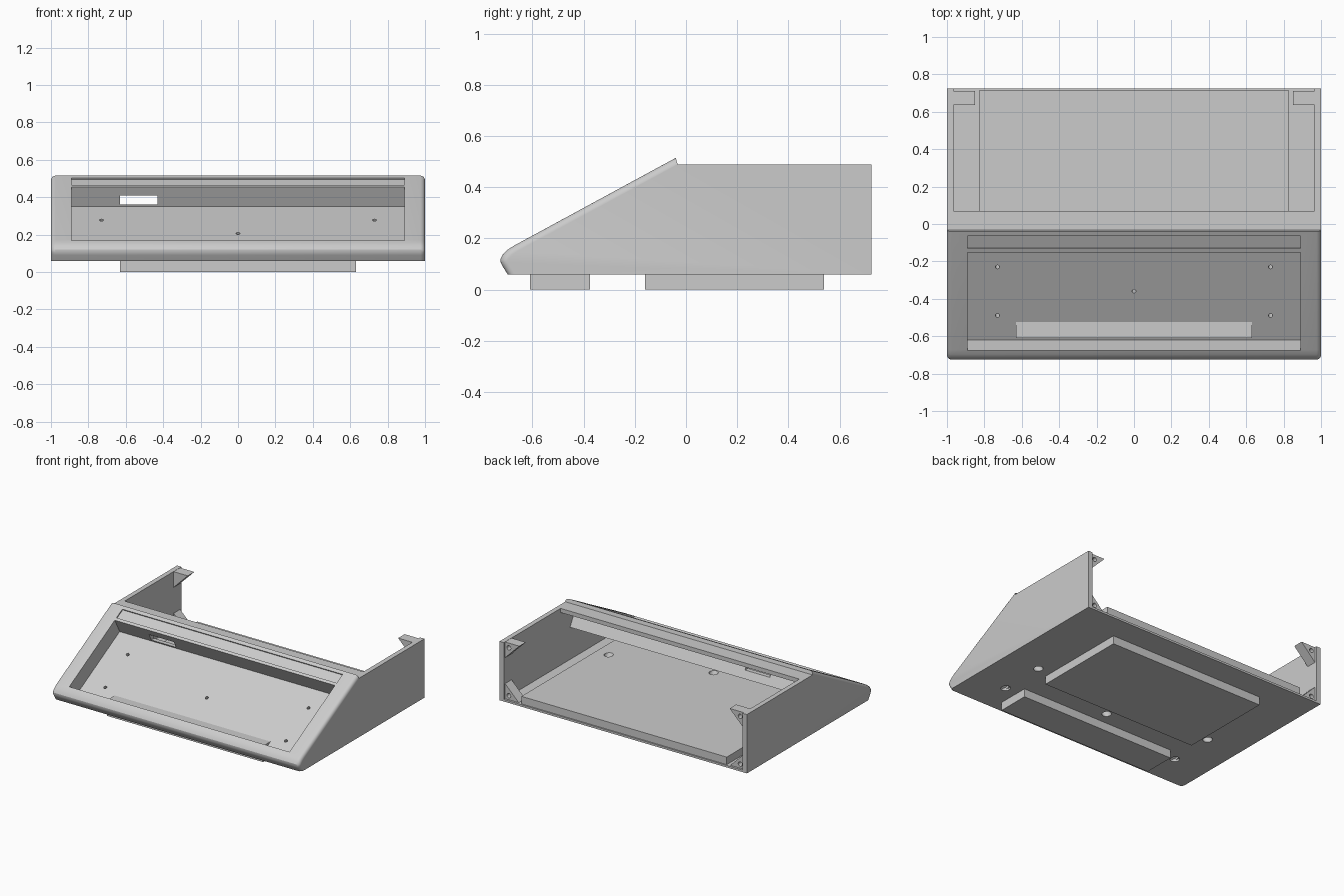
import bpy, bmesh, math
from mathutils import Vector, Matrix

if "Cube" in bpy.data.objects:
    bpy.data.objects.remove(bpy.data.objects["Cube"])

grey = bpy.data.materials.new("light grey plastic")
grey.diffuse_color = (0.6, 0.6, 0.6, 1)
grey.use_nodes = True
grey.node_tree.nodes["Principled BSDF"].inputs["Base Color"].default_value = grey.diffuse_color

TILT = math.atan(0.543)                      # slope of the front deck
OUT = Vector((0, -math.sin(TILT), math.cos(TILT)))   # deck normal


def finish(name, bm):
    bmesh.ops.recalc_face_normals(bm, faces=bm.faces)
    me = bpy.data.meshes.new(name)
    bm.to_mesh(me)
    bm.free()
    me.materials.append(grey)
    ob = bpy.data.objects.new(name, me)
    bpy.context.collection.objects.link(ob)
    return ob


def prism_bm(profile, x0, x1):
    """Extrude a (y, z) profile along x."""
    bm = bmesh.new()
    a = [bm.verts.new((x0, y, z)) for y, z in profile]
    b = [bm.verts.new((x1, y, z)) for y, z in profile]
    bm.faces.new(a)
    bm.faces.new(b[::-1])
    for i in range(len(a)):
        j = (i + 1) % len(a)
        bm.faces.new((a[i], b[i], b[j], a[j]))
    bmesh.ops.recalc_face_normals(bm, faces=bm.faces)
    return bm


def prism(name, profile, x0, x1):
    return finish(name, prism_bm(profile, x0, x1))


def box(name, x0, x1, y0, y1, z0, z1):
    return prism(name, [(y0, z0), (y1, z0), (y1, z1), (y0, z1)], x0, x1)


def rod(name, start, end, r):
    """Cylinder between two points."""
    start, end = Vector(start), Vector(end)
    d = end - start
    bm = bmesh.new()
    m = Matrix.Translation((start + end) / 2) @ d.to_track_quat('Z', 'Y').to_matrix().to_4x4()
    bmesh.ops.create_cone(bm, cap_ends=True, segments=20, radius1=r, radius2=r,
                          depth=d.length, matrix=m)
    return finish(name, bm)


def cut(target, cutter):
    mod = target.modifiers.new("cut", 'BOOLEAN')
    mod.operation = 'DIFFERENCE'
    mod.solver = 'EXACT'
    mod.object = cutter
    bpy.context.view_layer.objects.active = target
    bpy.ops.object.modifier_apply(modifier=mod.name)


def remove(ob):
    bpy.data.objects.remove(ob, do_unlink=True)


# Outer case: wedge profile with rounded nose and rounded deck sides
outer = [(0.725, 0.06), (0.725, 0.49), (-0.033, 0.49), (-0.04, 0.515),
         (-0.672, 0.172), (-0.697, 0.156), (-0.715, 0.139), (-0.725, 0.12),
         (-0.724, 0.105), (-0.716, 0.09), (-0.697, 0.06)]
bm = prism_bm(outer, -1, 1)
edges = [e for e in bm.edges
         if abs(e.verts[0].co.x - e.verts[1].co.x) < 1e-5
         and all(v.co.y < -0.036 for v in e.verts)]
bmesh.ops.bevel(bm, geom=edges, offset=0.025, segments=4, profile=0.5, affect='EDGES')
case = finish("case", bm)

# Hollow interior, open at the top and back
cavity = prism("cavity_cutter", [
    (0.8, 0.075), (0.8, 0.6), (0.07, 0.6), (0.07, 0.46), (-0.079, 0.46),
    (-0.112, 0.442), (-0.04, 0.31), (-0.473, 0.075)], -0.965, 0.965)
cut(case, cavity)
remove(cavity)

# Keyboard well sunk square to the sloping deck
lo, hi = Vector((0, -0.62, 0.065)), Vector((0, -0.095, 0.35))
well = [lo, hi, hi + OUT * 0.2, lo + OUT * 0.2]
cutter = prism("well_cutter", [(p.y, p.z) for p in well], -0.89, 0.89)
cut(case, cutter)
remove(cutter)

# Shallow label strip above the well
a, b = [Vector((0, y, 0.515 + 0.543 * (y + 0.04))) for y in (-0.132, -0.064)]
strip = [a - OUT * 0.008, b - OUT * 0.008, b + OUT * 0.05, a + OUT * 0.05]
cutter = prism("strip_cutter", [(p.y, p.z) for p in strip], -0.89, 0.89)
cut(case, cutter)
remove(cutter)

# Cable slot through the rear wall of the well
cutter = box("slot_cutter", -0.63, -0.43, -0.16, 0.0, 0.36, 0.41)
cut(case, cutter)
remove(cutter)

# Raised floor plate inside the case
floor_plate = box("floor_plate", -0.83, 0.83, -0.375, 0.715, 0.07, 0.13)

# Screw holes: small in the panel, wide bores below, square to the deck
for x, y in [(-0.73, -0.23), (0.73, -0.23), (-0.73, -0.49), (0.73, -0.49), (0, -0.36)]:
    p = Vector((x, y, 0.402 + 0.543 * y))
    hole = rod("hole_cutter", p + OUT * 0.03, p - OUT * 0.4, 0.011)
    bore = rod("bore_cutter", p - OUT * 0.045, p - OUT * 0.4, 0.03)
    for c in (hole, bore):
        cut(case, c)
        cut(floor_plate, c)
        remove(c)

# Blocks under the case
box("front_foot", -0.63, 0.63, -0.61, -0.375, 0, 0.117)
box("rear_foot", -0.63, 0.63, -0.16, 0.54, 0, 0.072)

# Triangular screw brackets in the four rear corners
for side, sx in (("left", -1), ("right", 1)):
    for level, z, dz in (("bottom", 0.07, 1), ("top", 0.489, -1)):
        bm = bmesh.new()
        tri = [(0.968, z), (0.85, z), (0.968, z + dz * 0.118)]
        f = bm.faces.new([bm.verts.new((sx * x, 0.635, h)) for x, h in tri])
        ext = bmesh.ops.extrude_face_region(bm, geom=[f])
        bmesh.ops.translate(bm, vec=(0, 0.075, 0),
                            verts=[v for v in ext["geom"] if isinstance(v, bmesh.types.BMVert)])
        bracket = finish(f"{level}_{side}_bracket", bm)
        c = Vector((sx * 0.935, 0, z + dz * 0.035))
        hole = rod("bracket_cutter", c + Vector((0, 0.66, 0)), c + Vector((0, 0.8, 0)), 0.016)
        cut(bracket, hole)
        remove(hole)

# Smooth the rounded edges, keep the rest sharp
for ob in bpy.context.collection.objects:
    ob.select_set(True)
    bpy.context.view_layer.objects.active = ob
bpy.ops.object.shade_smooth_by_angle(angle=math.radians(30))
